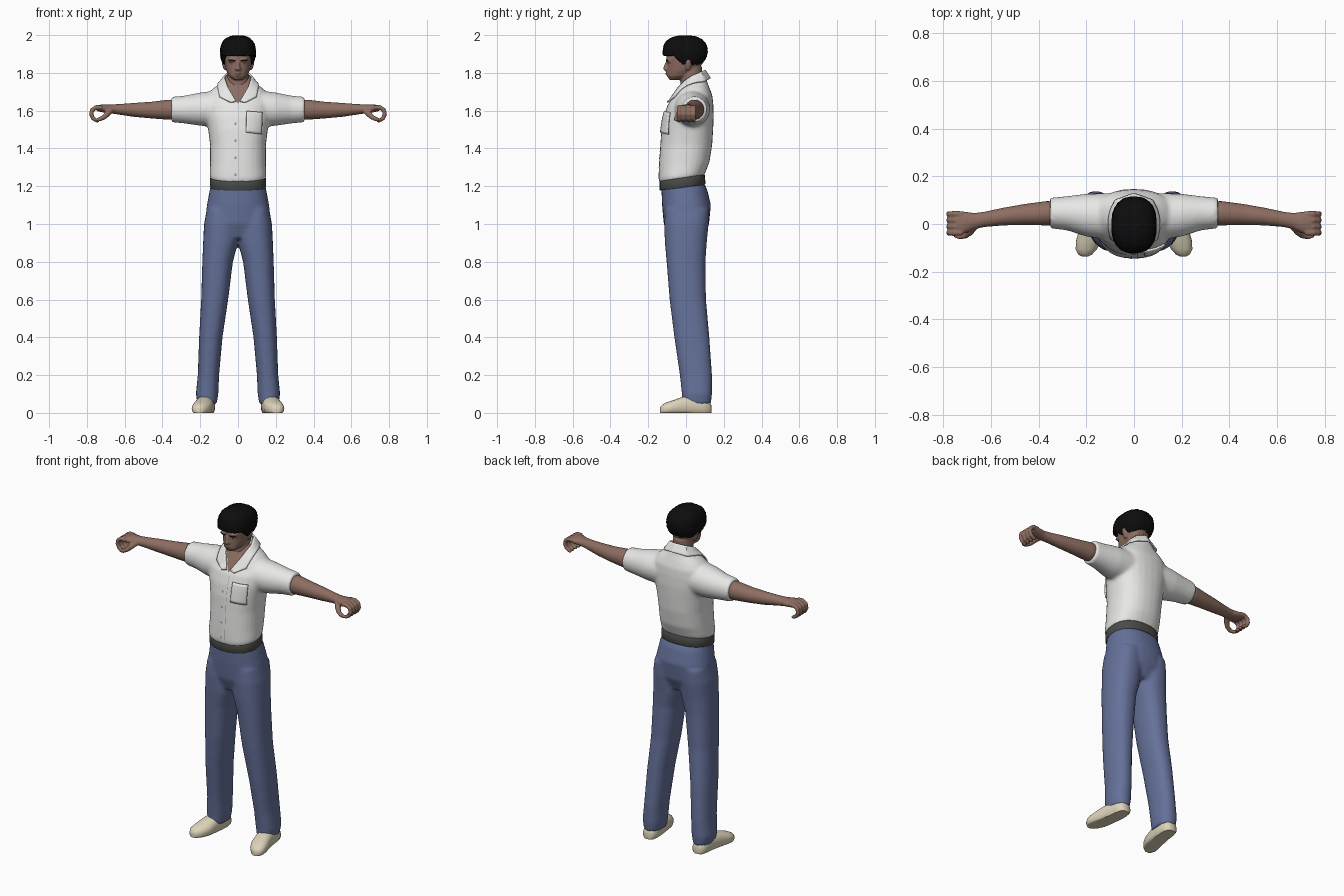
import bpy, bmesh, math, random
from mathutils import Vector

random.seed(4)
if "Cube" in bpy.data.objects:
    bpy.data.objects.remove(bpy.data.objects["Cube"])


def material(name, r, g, b):
    m = bpy.data.materials.new(name)
    m.use_nodes = True
    m.diffuse_color = (r, g, b, 1)
    bsdf = m.node_tree.nodes["Principled BSDF"]
    bsdf.inputs["Base Color"].default_value = (r, g, b, 1)
    bsdf.inputs["Roughness"].default_value = 0.8
    return m


SKIN = material("brown skin", 0.27, 0.155, 0.12)
WHITE = material("white cotton", 0.8, 0.8, 0.79)
DENIM = material("blue denim", 0.13, 0.165, 0.32)
BELT = material("dark belt", 0.07, 0.07, 0.065)
SHOE = material("cream shoe", 0.72, 0.65, 0.48)
HAIR = material("black hair", 0.004, 0.004, 0.004)
LIPS = material("dark lips", 0.16, 0.075, 0.06)
GREY = material("grey seam", 0.3, 0.3, 0.3)
X, Y, Z = Vector((1, 0, 0)), Vector((0, 1, 0)), Vector((0, 0, 1))


def loft(bm, rows, normal=None, ref=X, power=2.0, n=28):
    """Skin closed superellipse rings given as (centre, radius along ref, other radius)."""
    rings = []
    for i, (c, ru, rv) in enumerate(rows):
        t = normal or (Vector(rows[min(i + 1, len(rows) - 1)][0]) - Vector(rows[max(i - 1, 0)][0]))
        u = (ref - t * (ref.dot(t) / t.dot(t))).normalized()
        v = t.cross(u).normalized()
        ring = []
        for k in range(n):
            a = math.tau * k / n
            ca, sa = math.cos(a), math.sin(a)
            pu = math.copysign(abs(ca) ** (2 / power), ca) * ru
            pv = math.copysign(abs(sa) ** (2 / power), sa) * rv
            ring.append(bm.verts.new(Vector(c) + u * pu + v * pv))
        rings.append(ring)
    for a, b in zip(rings, rings[1:]):
        for k in range(n):
            j = (k + 1) % n
            bm.faces.new((a[k], a[j], b[j], b[k]))
    bm.faces.new(rings[0][::-1])
    bm.faces.new(rings[-1])


def slabs(rows, s=1):
    """Horizontal rings from (z, x0, x1, y0, y1)."""
    return [((s * (a + b) / 2, (c + d) / 2, z), (b - a) / 2, (d - c) / 2) for z, a, b, c, d in rows]


def body(rows):
    """Symmetric horizontal rings from (z, front y, back y, half width)."""
    return slabs([(z, -w, w, f, b) for z, f, b, w in rows])


def finish(bm, name, mat, voxel=0, smooth=0, angle=50):
    bmesh.ops.recalc_face_normals(bm, faces=bm.faces)
    me = bpy.data.meshes.new(name)
    bm.to_mesh(me)
    bm.free()
    me.materials.append(mat)
    ob = bpy.data.objects.new(name, me)
    bpy.context.collection.objects.link(ob)
    bpy.ops.object.select_all(action='DESELECT')
    ob.select_set(True)
    bpy.context.view_layer.objects.active = ob
    if voxel:
        m = ob.modifiers.new("blend", 'REMESH')
        m.mode, m.voxel_size = 'VOXEL', voxel
        m = ob.modifiers.new("soften", 'SMOOTH')
        m.factor, m.iterations = 0.5, smooth
        for name in ("blend", "soften"):
            bpy.ops.object.modifier_apply(modifier=name)
    bpy.ops.object.shade_smooth_by_angle(angle=math.radians(angle))
    return ob


def tilt_waist(ob):
    for v in ob.data.vertices:
        v.co.z += 0.13 * v.co.y * min(1, max(0, (1.34 - v.co.z) / 0.1))


def plate(name, corners, target, mat, offset=0.0015, thick=0):
    """Four (x, z) corners filled with a grid and laid on the front of the target."""
    bm = bmesh.new()
    n = 8
    p = [Vector((x, -0.4, z)) for x, z in corners]
    grid = [[bm.verts.new(p[0].lerp(p[1], i / n).lerp(p[3].lerp(p[2], i / n), j / n))
             for i in range(n + 1)] for j in range(n + 1)]
    for j in range(n):
        for i in range(n):
            bm.faces.new((grid[j][i], grid[j][i + 1], grid[j + 1][i + 1], grid[j + 1][i]))
    ob = finish(bm, name, mat)
    m = ob.modifiers.new("lay", 'SHRINKWRAP')
    m.target, m.wrap_method, m.wrap_mode, m.offset = target, 'PROJECT', 'ABOVE_SURFACE', offset
    m.use_project_y = True
    if thick:
        m = ob.modifiers.new("cloth", 'SOLIDIFY')
        m.thickness, m.offset = thick, 0
    return ob


# Shirt: torso and sleeves blended into one skin
bm = bmesh.new()
loft(bm, body([(1.235, -.14, .09, .14), (1.255, -.146, .1, .151), (1.32, -.143, .123, .148),
               (1.42, -.136, .139, .148), (1.5, -.13, .144, .158), (1.57, -.118, .147, .172),
               (1.63, -.098, .145, .178), (1.68, -.064, .14, .165), (1.715, -.043, .127, .135),
               (1.75, -.02, .113, .09), (1.79, .005, .1, .06)]), Z, power=2.3)
for s in (1, -1):
    loft(bm, [((s * .08, .03, 1.612), .1, .1), ((s * .2, .037, 1.608), .09, .088),
              ((s * .28, .045, 1.606), .072, .074), ((s * .352, .046, 1.606), .064, .067)], X, Y)
shirt = finish(bm, "shirt", WHITE, 0.009, 6)
tilt_waist(shirt)

# Open neck: cut the V into the shirt and colour it as skin
shirt.data.materials.append(SKIN)
bm = bmesh.new()
bm.from_mesh(shirt.data)
for s in (1, -1):
    bmesh.ops.bisect_plane(bm, geom=bm.verts[:] + bm.edges[:] + bm.faces[:],
                           plane_co=(0, 0, 1.635), plane_no=(s, 0, -0.57))
for f in bm.faces:
    c = f.calc_center_median()
    if c.y < .03 and abs(c.x) < .57 * (c.z - 1.635):
        f.material_index = 1
bm.to_mesh(shirt.data)
bm.free()

# Collar: a folded strip, mirrored
inner = [(0, .1, 1.815), (.052, .078, 1.805), (.07, .02, 1.775), (.054, -.04, 1.725), (.01, -.09, 1.648)]
outer = [(0, .128, 1.77), (.078, .1, 1.755), (.1, .02, 1.73), (.098, -.06, 1.672), (.04, -.1, 1.645)]
bm = bmesh.new()
pairs = [(bm.verts.new(a), bm.verts.new(b)) for a, b in zip(inner, outer)]
for (a, b), (c, d) in zip(pairs, pairs[1:]):
    bm.faces.new((a, b, d, c))
bmesh.ops.subdivide_edges(bm, edges=bm.edges[:], cuts=4, use_grid_fill=True)
collar = finish(bm, "collar", WHITE)
collar.modifiers.new("mirror", 'MIRROR')
m = collar.modifiers.new("rest", 'SHRINKWRAP')
m.target, m.wrap_mode, m.offset = shirt, 'OUTSIDE', 0.006
m = collar.modifiers.new("cloth", 'SOLIDIFY')
m.thickness, m.offset = 0.008, 0

# Pocket, buttons and placket seam
plate("pocket", [(.042, 1.485), (.12, 1.475), (.125, 1.59), (.044, 1.595)], shirt, WHITE, .006, .008)
for z in (1.26, 1.35, 1.44, 1.53):
    plate("button", [(-.018, z - .006), (-.008, z - .006), (-.008, z + .006), (-.018, z + .006)], shirt, GREY)
plate("placket_seam", [(.012, 1.25), (.014, 1.25), (.014, 1.62), (.012, 1.62)], shirt, GREY)

# Jeans: pelvis and two legs blended
bm = bmesh.new()
loft(bm, body([(.925, -.09, .09, .1), (1.0, -.118, .122, .176), (1.1, -.127, .132, .165),
               (1.18, -.13, .113, .15), (1.215, -.128, .097, .142)]), Z, power=2.3)
for s in (1, -1):
    loft(bm, slabs([(.045, .113, .214, -.02, .132), (.1, .104, .223, -.022, .138), (.2, .1, .213, -.033, .138),
                    (.4, .082, .206, -.062, .124), (.6, .052, .195, -.087, .106), (.8, .027, .189, -.103, .103),
                    (.9, .0, .185, -.112, .11), (1.0, -.005, .18, -.116, .12), (1.08, .02, .165, -.11, .12)], s),
         Z, power=2.3)
finish(bm, "jeans", DENIM, 0.01, 5)

# Belt
bm = bmesh.new()
loft(bm, body([(1.195, -.137, .1, .146), (1.2, -.14, .103, .149), (1.245, -.14, .1, .147),
               (1.25, -.137, .097, .144)]), Z, power=2.3, n=48)
tilt_waist(finish(bm, "belt", BELT))

# Shoes, toes turned out, flat underneath
for s, side in ((1, "left"), (-1, "right")):
    bm = bmesh.new()
    loft(bm, [((s * x, y, h * .4), w, h * .6) for y, x, w, h in
              [(.134, .165, .015, .04), (.125, .165, .034, .06), (.09, .166, .045, .085), (.04, .17, .047, .095),
               (-.02, .18, .05, .085), (-.07, .19, .053, .066), (-.105, .2, .045, .055),
               (-.127, .205, .03, .042), (-.137, .206, .012, .03)]], Y, power=2.3)
    for v in bm.verts:
        v.co.z = max(0, v.co.z)
    finish(bm, side + "_shoe", SHOE, angle=60)

# Arms with curled hands
for s, side in ((1, "left"), (-1, "right")):
    bm = bmesh.new()
    loft(bm, [((s * x, y, z), a, b) for x, y, z, a, b in
              [(.3, .045, 1.606, .05, .052), (.37, .045, 1.605, .051, .053), (.46, .04, 1.603, .044, .044),
               (.55, .031, 1.604, .037, .037), (.63, .019, 1.607, .032, .028), (.67, .012, 1.609, .034, .024),
               (.71, .006, 1.612, .046, .022), (.745, .004, 1.613, .048, .016)]], X, Y)
    for y in (.042, .016, -.011, -.037):
        loft(bm, [((s * x, y, z), r, r) for x, z, r in
                  [(.72, 1.617, .012), (.752, 1.617, .013), (.773, 1.603, .012), (.777, 1.58, .012),
                   (.767, 1.558, .011), (.745, 1.546, .01), (.735, 1.545, .006)]], ref=Y, n=12)
    loft(bm, [((s * x, y, z), r, r) for x, y, z, r in
              [(.67, -.01, 1.603, .016), (.69, -.034, 1.585, .016), (.707, -.048, 1.567, .013),
               (.73, -.053, 1.555, .012), (.755, -.05, 1.55, .007)]], ref=Y, n=12)
    finish(bm, side + "_arm", SKIN, 0.0045, 3)

# Head, neck, nose, lips and ears blended
bm = bmesh.new()
loft(bm, body([(1.763, -.088, -.03, .024), (1.783, -.1, .02, .048), (1.815, -.098, .06, .063),
               (1.845, -.098, .085, .07), (1.875, -.104, .098, .074), (1.92, -.1, .1, .074),
               (1.96, -.075, .08, .06), (1.98, -.04, .05, .035)]), Z, power=2.2)
loft(bm, body([(1.62, -.045, .09, .075), (1.7, -.03, .085, .06), (1.83, -.03, .085, .055)]), Z)
loft(bm, body([(1.81, -.108, -.07, .013), (1.818, -.122, -.07, .019), (1.835, -.118, -.07, .012),
               (1.868, -.104, -.07, .008)]), Z, n=16)
loft(bm, body([(1.784, -.1, -.06, .012), (1.791, -.108, -.06, .022), (1.803, -.107, -.06, .018)]), Z, n=16)
for s in (1, -1):
    loft(bm, slabs([(1.815, .06, .074, .0, .02), (1.84, .06, .084, -.006, .028), (1.87, .06, .088, -.006, .03),
                    (1.88, .06, .08, .0, .02)], s), Z, n=12)
    loft(bm, slabs([(1.858, .008, .05, -.1, -.07), (1.866, .008, .052, -.108, -.07),
                    (1.874, .012, .05, -.1, -.07)], s), Z, n=12)
head = finish(bm, "head", SKIN, 0.005, 3)

# Face details
plate("mouth", [(-.023, 1.793), (.023, 1.793), (.017, 1.799), (-.017, 1.799)], head, LIPS)
for s in (1, -1):
    plate("eyebrow", [(s * .012, 1.861), (s * .05, 1.865), (s * .048, 1.871), (s * .012, 1.868)], head, HAIR)
    plate("eye", [(s * .018, 1.845), (s * .042, 1.846), (s * .04, 1.851), (s * .022, 1.852)], head, GREY)
    plate("pupil", [(s * .027, 1.845), (s * .033, 1.845), (s * .033, 1.852), (s * .027, 1.852)], head, HAIR, .0025)

# Hair: rough cap lifted over the face
bm = bmesh.new()
bmesh.ops.create_icosphere(bm, subdivisions=5, radius=1)
for v in bm.verts:
    p = v.co * (1 / sum(abs(c) ** 2.5 for c in v.co) ** 0.4) * random.uniform(0.975, 1.02)
    x, y, z = p.x * .094, p.y * .118 - .004, p.z * .088 + 1.91
    floor = 1.892 - .072 * min(1, max(0, (y + .065) / .07)) + random.uniform(-.002, .002)
    v.co = (x, y + .012 * min(0, (z - 1.91) / .09) * (y > 0), max(z, floor))
finish(bm, "hair", HAIR, angle=80)
